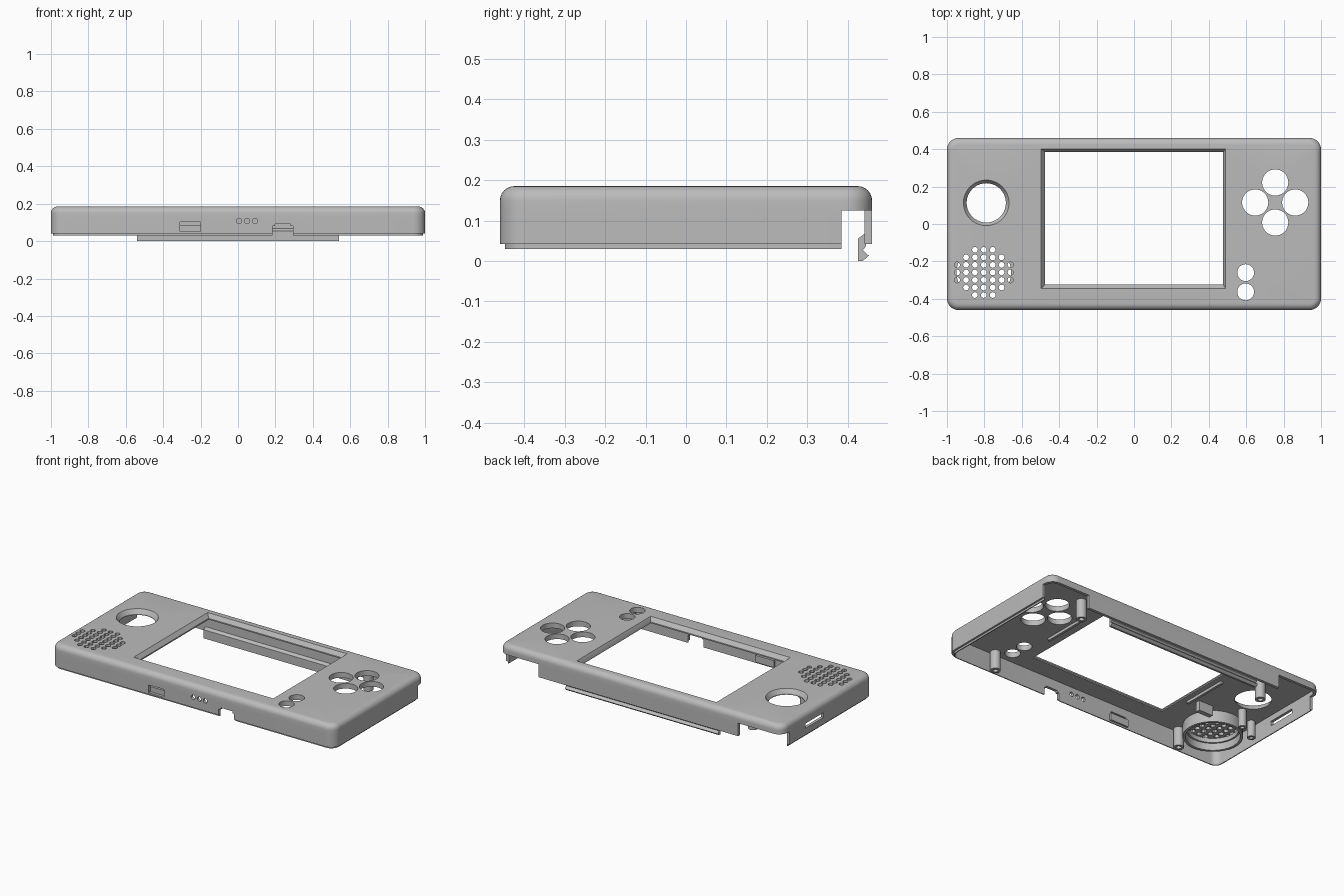
import bpy, bmesh
from math import cos, sin, pi, radians

cube = bpy.data.objects.get("Cube")
if cube:
    bpy.data.objects.remove(cube)

grey = bpy.data.materials.new("shell grey")
grey.use_nodes = True
grey.diffuse_color = (0.5, 0.5, 0.5, 1)
grey.node_tree.nodes["Principled BSDF"].inputs["Base Color"].default_value = grey.diffuse_color

TOP, PLATE, FILLET, CORNER, WALL = 0.185, 0.152, 0.035, 0.062, 0.018
parts = []


def finish(name, bm):
    bmesh.ops.remove_doubles(bm, verts=bm.verts, dist=0.00002)
    bmesh.ops.recalc_face_normals(bm, faces=bm.faces)
    mesh = bpy.data.meshes.new(name)
    bm.to_mesh(mesh)
    bm.free()
    mesh.materials.append(grey)
    ob = bpy.data.objects.new(name, mesh)
    bpy.context.collection.objects.link(ob)
    parts.append(ob)


def ring(bm, points):
    return [bm.verts.new(p) for p in points]


def bridge(bm, a, b):
    for i in range(len(a)):
        j = (i + 1) % len(a)
        bm.faces.new((a[i], a[j], b[j], b[i]))


def loft(bm, rings):
    """Skin equal-length rings and cap both ends."""
    rows = [ring(bm, r) for r in rings]
    for a, b in zip(rows, rows[1:]):
        bridge(bm, a, b)
    bm.faces.new(rows[0])
    bm.faces.new(rows[-1])


def fill(bm, loops, normal):
    """Fill the first loop, leaving the other loops as holes."""
    edges = []
    for lp in loops:
        for a, b in zip(lp, lp[1:] + lp[:1]):
            edges.append(bm.edges.get((a, b)) or bm.edges.new((a, b)))
    bmesh.ops.triangle_fill(bm, use_beauty=True, edges=edges, normal=normal)


def circle(x, y, r, z, n=40):
    return [(x + r * cos(2 * pi * i / n), y + r * sin(2 * pi * i / n), z) for i in range(n)]


def rect(x0, x1, y0, y1, z):
    return [(x0, y0, z), (x1, y0, z), (x1, y1, z), (x0, y1, z)]


# Points on the straight sides where wall openings begin and end
BREAKS = [(0.72, -0.69), (0.385, 0.225, 0.04),
          (-0.31, -0.2, -0.03, 0.13, 0.185, 0.198, 0.282, 0.295), (0.385,)]


def outline(inset, z, steps=8):
    r = CORNER - inset
    hx, hy = 1 - inset, 0.46 - inset
    pts = []
    for q, (sx, sy) in enumerate([(1, 1), (-1, 1), (-1, -1), (1, -1)]):
        for k in range(steps + 1):
            a = (q + k / steps) * pi / 2
            pts.append((sx * (hx - r) + r * cos(a), sy * (hy - r) + r * sin(a), z))
        for t in BREAKS[q]:
            pts.append([(t, hy, z), (-hx, t, z), (t, -hy, z), (hx, t, z)][q])
    return pts


def is_open(x, y, z):
    if y > 0.385:                      # shoulder notches and plain back rim
        return z < 0.0425 or (z < 0.125 and (x > 0.72 or x < -0.69))
    if x < -0.99:                      # side slot
        return 0.04 < y < 0.225 and 0.085 < z < 0.115
    if y < -0.45:                      # port, stepped notch, light panel
        return (-0.31 < x < -0.2 and 0.052 < z < 0.102
                or 0.185 < x < 0.295 and z < 0.08
                or 0.198 < x < 0.282 and z < 0.092
                or -0.03 < x < 0.13 and 0.085 < z < 0.125)
    return False


# Shell walls: outer and inner skins in matching cells, left open by rule
bm = bmesh.new()
levels = [0.042, 0.052, 0.08, 0.085, 0.092, 0.102, 0.115, 0.125]
outer = [ring(bm, outline(0.012, z)) for z in (0.03, 0.042)]
outer += [ring(bm, outline(0, z)) for z in levels + [TOP - FILLET]]
inner = [ring(bm, outline(WALL, z)) for z in [0.03, 0.0419] + levels + [PLATE]]
ref = [outline(0, v[0].co.z) for v in outer]
n = len(ref[0])


def solid(l, i):
    if not 0 <= l < len(outer) - 1:
        return l > 0
    a, b, c = ref[l][i], ref[l][(i + 1) % n], ref[l + 1][i]
    return not is_open((a[0] + b[0]) / 2, (a[1] + b[1]) / 2, (a[2] + c[2]) / 2)


for l in range(len(outer) - 1):
    for i in range(n):
        j = (i + 1) % n
        if not solid(l, i):
            continue
        for skin in (outer, inner):
            bm.faces.new((skin[l][i], skin[l][j], skin[l + 1][j], skin[l + 1][i]))
        sides = [(solid(l - 1, i), (l, i), (l, j)), (solid(l + 1, i), (l + 1, i), (l + 1, j)),
                 (solid(l, (i - 1) % n), (l, i), (l + 1, i)), (solid(l, j), (l, j), (l + 1, j))]
        for closed, (a, p), (b, q) in sides:
            if not closed:
                bm.faces.new((outer[a][p], outer[b][q], inner[b][q], inner[a][p]))

# Rounded top edge
last = outer[-1]
for k in range(1, 7):
    a = k / 6 * pi / 2
    row = ring(bm, outline(FILLET * (1 - cos(a)), TOP - FILLET + FILLET * sin(a)))
    bridge(bm, last, row)
    last = row

# Top plate: tapered screen window, stick well, buttons, speaker grille
holes = [[rect(-0.496, 0.49, -0.344, 0.402, TOP), rect(-0.476, 0.476, -0.324, 0.384, 0.16),
          rect(-0.476, 0.476, -0.324, 0.384, PLATE)],
         [circle(-0.79, 0.113, r, z) for r, z in ((0.122, TOP), (0.105, 0.16), (0.105, PLATE))]]
buttons = [(0.755, 0.222, 0.07), (0.755, 0.008, 0.07), (0.648, 0.115, 0.07), (0.862, 0.115, 0.07),
           (0.597, -0.26, 0.045), (0.597, -0.363, 0.045)]
holes += [[circle(x, y, r, z) for z in (TOP, PLATE)] for x, y, r in buttons]
SPEAKER = (-0.803, -0.259)
for i in range(-3, 4):
    for j in range(-3, 4):
        if i * i + j * j <= 10:
            x, y = SPEAKER[0] + i * 0.0475, SPEAKER[1] + j * 0.0403
            holes.append([circle(x, y, 0.0155, z, 12) for z in (TOP, PLATE)])
rows = [[ring(bm, r) for r in h] for h in holes]
for h in rows:
    for a, b in zip(h, h[1:]):
        bridge(bm, a, b)
fill(bm, [last] + [h[0] for h in rows], (0, 0, 1))
fill(bm, [inner[-1]] + [h[-1] for h in rows], (0, 0, 1))
finish("shell", bm)

# Front wall panel with three light holes
bm = bmesh.new()
faces = []
for y in (-0.46, -0.46 + WALL):
    flat = [rect(-0.03, 0.13, 0.085, 0.125, y)]
    flat += [circle(x, 0.107, 0.014, y, 16) for x in (0.005, 0.048, 0.091)]
    loops = [ring(bm, [(px, d, pz) for px, pz, d in lp]) for lp in flat]
    fill(bm, loops, (0, 1, 0))
    faces.append(loops)
for a, b in zip(faces[0][1:], faces[1][1:]):
    bridge(bm, a, b)
finish("light_panel", bm)

# Snap tongue hooked below the back wall
bm = bmesh.new()
profile = [(0.445, 0.07), (0.425, 0.055), (0.425, 0), (0.437, 0),
           (0.452, 0.013), (0.437, 0.027), (0.445, 0.036)]
loft(bm, [[(x, y, z) for y, z in profile] for x in (-0.54, 0.54)])
finish("snap_tongue", bm)

# Screw bosses with blind holes
bosses = [(0.68, -0.415, 0.032, 0.03), (-0.68, -0.415, 0.032, 0.03), (0.68, 0.345, 0.032, 0.03),
          (-0.685, 0.3, 0.032, 0.03), (-0.82, -0.02, 0.04, 0.024), (-0.945, -0.09, 0.05, 0.024)]
for k, (x, y, z, r) in enumerate(bosses):
    bm = bmesh.new()
    loft(bm, [circle(x, y, r, PLATE, 24), circle(x, y, r, z, 24),
              circle(x, y, r * 0.5, z, 24), circle(x, y, r * 0.5, PLATE - 0.03, 24)])
    finish("screw_boss_%d" % (k + 1), bm)

# Speaker cup: two stepped rings behind the grille
for name, r0, r1, z in [("speaker_ring_outer", 0.172, 0.156, 0.08),
                        ("speaker_ring_inner", 0.156, 0.146, 0.125)]:
    bm = bmesh.new()
    rows = [ring(bm, circle(*SPEAKER, r, h))
            for r, h in [(r0, PLATE), (r0, z), (r1, z), (r1, PLATE)]]
    for a, b in zip(rows, rows[1:] + rows[:1]):
        bridge(bm, a, b)
    finish(name, bm)

# Inside ribs beside the screen, the cable clip and the port pocket
for name, (x0, x1, y0, y1, z0, z1) in [
        ("rib_left", (0.54, 0.555, -0.1, 0.2, 0.135, PLATE)),
        ("rib_right", (-0.525, -0.51, -0.14, 0.16, 0.135, PLATE)),
        ("cable_clip", (-0.66, -0.56, -0.12, -0.09, 0.09, PLATE)),
        ("port_pocket", (-0.32, -0.19, -0.442, -0.43, 0.04, 0.085))]:
    bm = bmesh.new()
    loft(bm, [rect(x0, x1, y0, y1, z0), rect(x0, x1, y0, y1, z1)])
    finish(name, bm)

# Smooth curved faces, keep hard edges
bpy.ops.object.select_all(action='DESELECT')
for ob in parts:
    ob.select_set(True)
bpy.context.view_layer.objects.active = parts[0]
bpy.ops.object.shade_smooth_by_angle(angle=radians(30))
